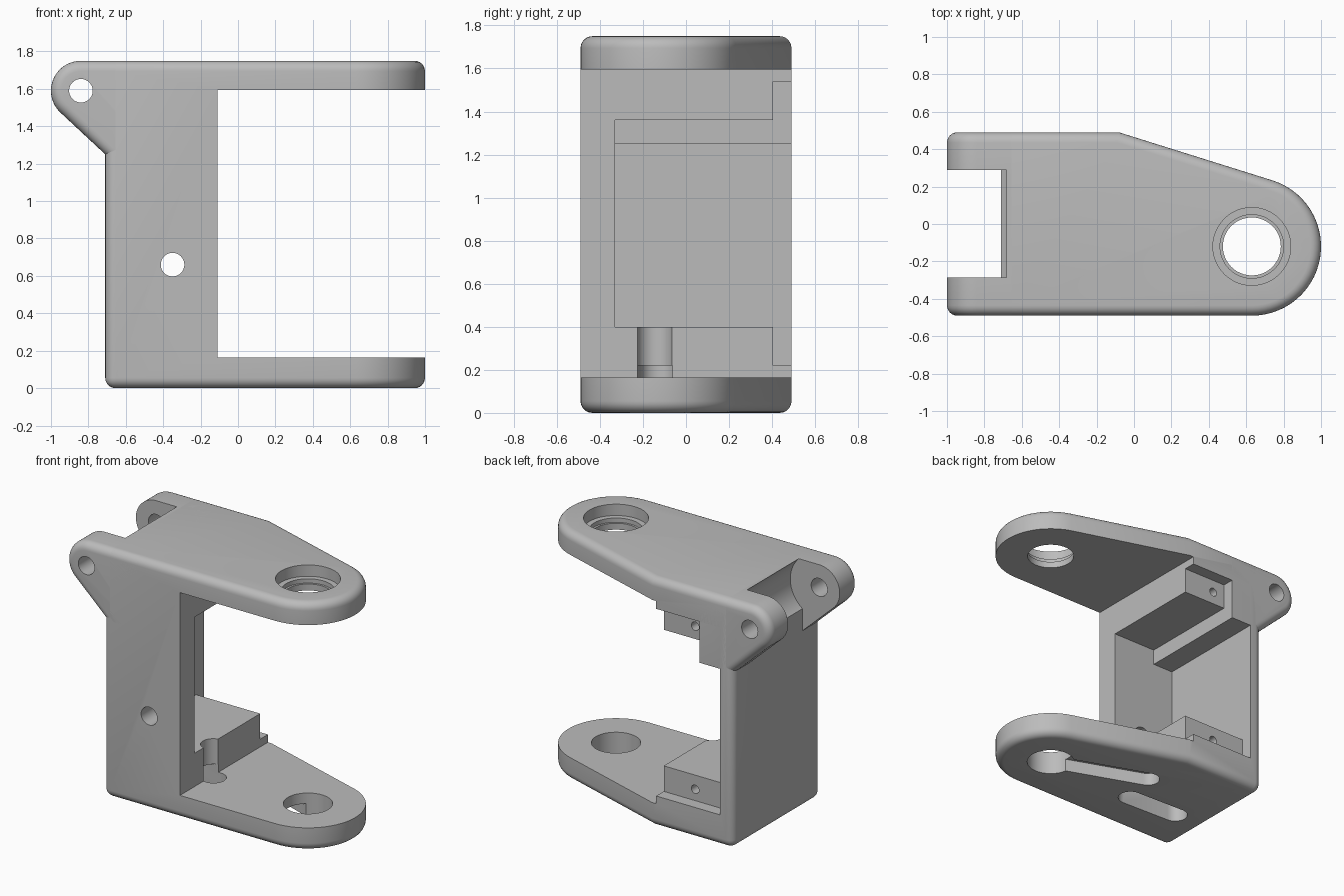
import bpy, bmesh
from math import pi, cos, sin, atan2, acos, hypot
from mathutils import Matrix

cube = bpy.data.objects.get("Cube")
if cube:
    bpy.data.objects.remove(cube, do_unlink=True)

grey = bpy.data.materials.new("plain grey")
grey.use_nodes = True
grey.diffuse_color = (0.5, 0.5, 0.5, 1)
grey.node_tree.nodes["Principled BSDF"].inputs["Base Color"].default_value = (0.5, 0.5, 0.5, 1)

HEIGHT, FRONT, BACK, WALL = 1.75, -0.49, 0.49, -0.71
FILLET = 0.055
PIVOT = (0.63, -0.12)      # arm hole centre (x, y)
EAR = (-0.84, 1.59)        # ear hole centre (x, z)
FAR = 2.5


def arc(center, radius, start, end, steps=28):
    return [(center[0] + radius * cos(start + (end - start) * i / steps),
             center[1] + radius * sin(start + (end - start) * i / steps))
            for i in range(steps + 1)]


def tangent(center, radius, point, side):
    """Angle on a circle where the line to an outside point touches it."""
    dx, dy = point[0] - center[0], point[1] - center[1]
    return atan2(dy, dx) + side * acos(radius / hypot(dx, dy))


def prism(name, outline, low, high, axis="Z", bevel_rule=None):
    """Extrude an outline along z (x, y points) or along y (x, z points)."""
    bm = bmesh.new()
    def place(p, h):
        return (p[0], p[1], h) if axis == "Z" else (p[0], h, p[1])
    bottom = [bm.verts.new(place(p, low)) for p in outline]
    top = [bm.verts.new(place(p, high)) for p in outline]
    bm.faces.new(bottom[::-1])
    bm.faces.new(top)
    n = len(outline)
    for i in range(n):
        j = (i + 1) % n
        bm.faces.new((bottom[i], bottom[j], top[j], top[i]))
    bmesh.ops.recalc_face_normals(bm, faces=bm.faces)
    if bevel_rule:
        edges = [e for e in bm.edges if bevel_rule(e.verts[0].co, e.verts[1].co)]
        bmesh.ops.bevel(bm, geom=edges, offset=FILLET, offset_type="OFFSET",
                        segments=6, profile=0.5, affect="EDGES", clamp_overlap=True)
    mesh = bpy.data.meshes.new(name)
    bm.to_mesh(mesh)
    bm.free()
    mesh.materials.append(grey)
    ob = bpy.data.objects.new(name, mesh)
    bpy.context.collection.objects.link(ob)
    return ob


def box(x0, x1, y0, y1, z0, z1):
    return prism("cutter", [(x0, y0), (x1, y0), (x1, y1), (x0, y1)], z0, z1)


def rod(center, radius, low, high, axis="Z"):
    return prism("cutter", arc(center, radius, 0, 2 * pi, 48)[:-1], low, high, axis)


def slot(a, b, radius, low, high):
    t = atan2(b[1] - a[1], b[0] - a[0])
    outline = (arc(b, radius, t - pi / 2, t + pi / 2, 16)
               + arc(a, radius, t + pi / 2, t + 3 * pi / 2, 16))
    return prism("cutter", outline, low, high)


def cut(ob, cutters):
    bpy.context.view_layer.objects.active = ob
    for c in cutters:
        m = ob.modifiers.new("cut", "BOOLEAN")
        m.operation, m.solver, m.object = "DIFFERENCE", "EXACT", c
        bpy.ops.object.modifier_apply(modifier=m.name)
        bpy.data.objects.remove(c, do_unlink=True)


def ear_gap():
    """Space between the ears with a round clearance in the body."""
    return [box(-FAR, WALL, -0.285, 0.29, 1, 2),
            rod(EAR, 0.226, -0.285, 0.29, "Y")]


# Bracket: tapered plan with a rounded nose, filleted round the outside
bend = (-0.08, BACK)
nose = arc(PIVOT, 0.37, -pi / 2, tangent(PIVOT, 0.37, bend, -1))
plan = [(WALL, FRONT)] + nose + [bend, (WALL, BACK)]


def outer_edge(a, b):
    level = abs(a.z - b.z) < 1e-4
    return level or (a.x < WALL + 0.01 and b.x < WALL + 0.01)


bracket = prism("bracket", plan, 0, HEIGHT, "Z", outer_edge)
cut(bracket, [
    box(-0.11, FAR, -1, 1, 0.165, 1.595),          # gap between the arms
    box(-0.61, 0.05, -0.33, 1, 0.40, 1.36),        # main pocket
    box(-0.61, 0.05, 0.405, 1, 0.22, 1.54),        # shallow rear recess
])

# Arm holes, with the stepped seat in the upper arm
cut(bracket, [
    rod(PIVOT, 0.155, 1.4, 2),
    rod(PIVOT, 0.17, 1.64, 2),
    rod(PIVOT, 0.208, 1.67, 2),
    rod(PIVOT, 0.158, -0.2, 0.3),
])

# Cable passages below, front hole and rear screw holes
feed = (-0.09, -0.145)
cut(bracket, [
    slot(PIVOT, (-0.02, 0.12), 0.08, -0.2, 0.09),
    slot(feed, (-0.47, -0.13), 0.082, -0.2, 0.22),
    rod(feed, 0.083, 0.1, 0.6),
    rod((-0.35, 0.66), 0.063, -1, -0.2, "Y"),
    rod((-0.355, 0.30), 0.03, 0.2, 0.6, "Y"),
    rod((-0.355, 1.45), 0.03, 0.2, 0.6, "Y"),
] + ear_gap())

# Ears: rounded lugs that blend down to the wall
heel = (WALL, 1.25)
lug = arc(EAR, HEIGHT - EAR[1], pi / 2, tangent(EAR, HEIGHT - EAR[1], heel, -1) % (2 * pi))
profile = lug + [heel, (-0.45, heel[1]), (-0.45, HEIGHT)]


def side_rim(a, b):
    inside = a.x > WALL - 0.001 and b.x > WALL - 0.001 and min(a.z, b.z) < HEIGHT - 0.01
    return abs(a.y - b.y) < 1e-4 and not inside


ears = prism("ears", profile, FRONT, BACK, "Y", side_rim)
cut(ears, ear_gap() + [rod(EAR, 0.063, -1, 1, "Y")])

# Smooth the curved faces, keep the corners sharp
for ob in (bracket, ears):
    bpy.ops.object.select_all(action="DESELECT")
    ob.select_set(True)
    bpy.context.view_layer.objects.active = ob
    bpy.ops.object.shade_smooth_by_angle(angle=0.5)
